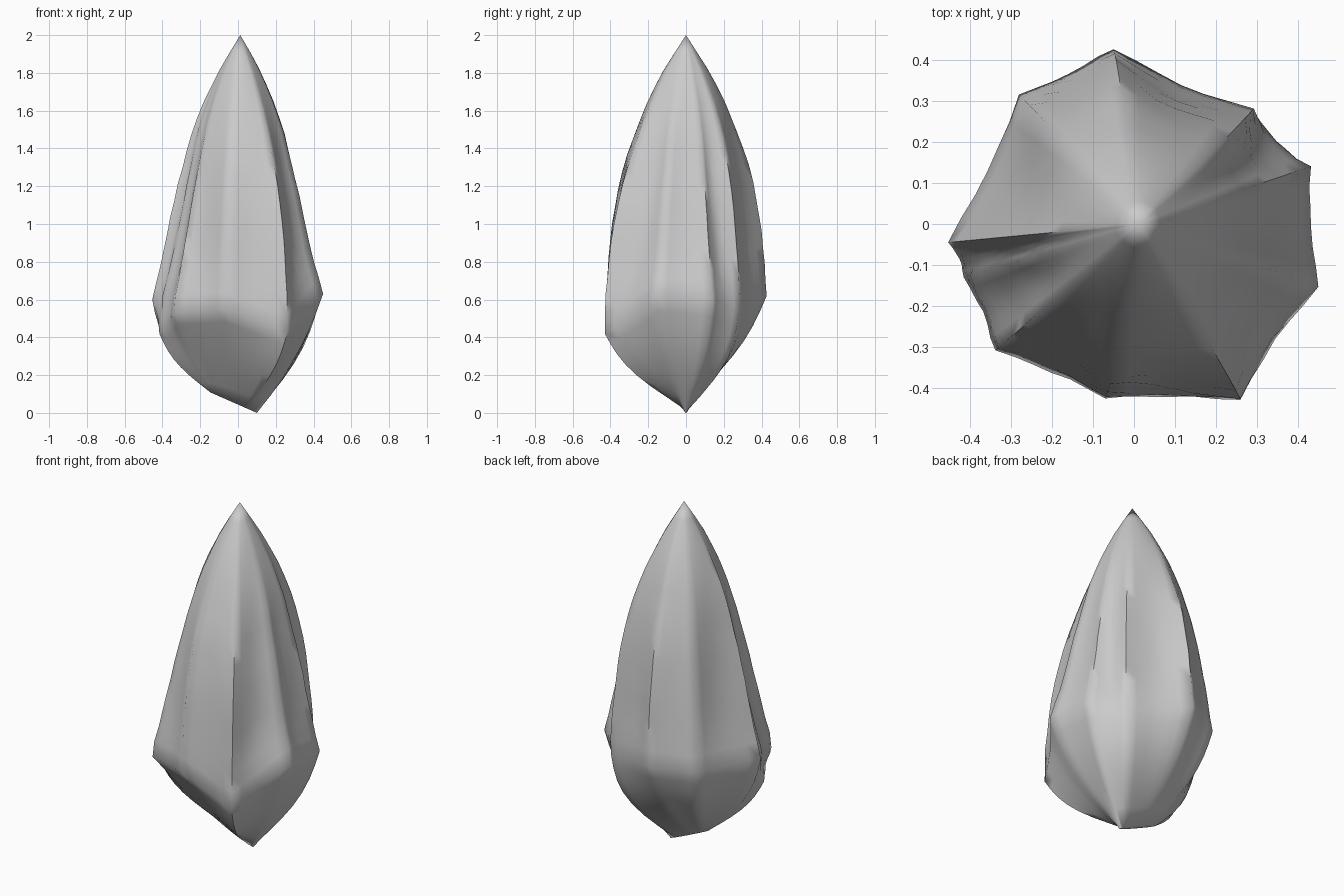
import bpy, bmesh, math, random
from mathutils import Vector

random.seed(4)
cube = bpy.data.objects.get("Cube")
if cube:
    bpy.data.objects.remove(cube, do_unlink=True)

# Stone colour
stone = bpy.data.materials.new("grey stone")
stone.use_nodes = True
GREY = (0.6, 0.6, 0.6, 1)
stone.diffuse_color = GREY
stone.node_tree.nodes["Principled BSDF"].inputs["Base Color"].default_value = GREY

# Ridges around the stone:
# x, y, knee height, bulge under the knee, slimness halfway up, depth of the next flute
RIDGES = [
    (0.455, -0.155, 0.63, 0.12, 0.07, 0.03),
    (0.43, 0.14, 0.60, 0.17, 0.02, 0.09),
    (0.29, 0.28, 0.54, 0.25, -0.09, 0.10),
    (-0.05, 0.43, 0.62, 0.14, 0.0, 0.03),
    (-0.28, 0.315, 0.60, 0.18, 0.0, 0.06),
    (-0.455, -0.045, 0.60, 0.22, 0.0, 0.04),
    (-0.415, -0.13, 0.42, 0.16, 0.08, 0.05),
    (-0.34, -0.31, 0.53, 0.02, 0.10, 0.04),
    (-0.07, -0.425, 0.55, 0.04, 0.0, 0.04),
    (0.26, -0.43, 0.42, 0.16, 0.0, 0.08),
]
HEIGHTS = [1.9, 1.8, 1.65, 1.5, 1.35, 1.2, 1.0, 0.8, 0.6]
SIDE = [0.14, 0.27, 0.43, 0.56, 0.64, 0.72, 0.81, 0.9, 1]
FRONT = [0.15, 0.3, 0.48, 0.62, 0.75, 0.84, 0.92, 0.97, 1]
STEPS, UPPER, LOWER = 6, 16, 7


def profile(z, widths):
    """Relative width of the stone at height z."""
    hs, ws = [2.0] + HEIGHTS, [0.0] + widths
    for i in range(len(hs) - 1):
        if z >= hs[i + 1]:
            t = (hs[i] - z) / (hs[i] - hs[i + 1])
            return ws[i] + t * (ws[i + 1] - ws[i])
    return 1.0


def column(a, b, t, wobble):
    """Points from the tip to the foot, at fraction t between two ridges."""
    x, y, knee, bulge, slim = (a[k] + t * (b[k] - a[k]) for k in range(5))
    angle = math.atan2(y, x)
    radius = math.hypot(x, y)
    hollow = a[5] * math.sin(math.pi * t)
    pts = []
    for i in range(1, UPPER + 1):
        z = 2 + (knee - 2) * i / UPPER
        u = i / UPPER
        s = math.sin(angle) ** 2
        f = profile(z, SIDE) * (1 - s) + profile(z, FRONT) * s
        d = hollow * min(1, u * 2) * (1 - 0.6 * max(0, u - 0.8) / 0.2)
        d += slim * math.sin(math.pi * u)
        f *= 1 - d + wobble[i] * min(1, u * 2)
        # Ridges melt into a rounded tip
        f *= 1 + (0.43 / radius - 1) * max(0, 1 - 1.6 * u)
        pts.append(Vector((0.012 * (1 - u) + x * f, y * f, z)))
    # Faceted underside running to a short slanting keel
    top = pts[-1].copy()
    fx = -0.025 + 0.125 * math.cos(angle)
    foot = Vector((fx, 0.015 * math.sin(angle), (0.1 - fx) * 0.44))
    for i in range(1, LOWER + 1):
        s = 1 - i / LOWER
        f = s + bulge * math.sin(math.pi * s)
        p = foot.lerp(top, s)
        p.x = foot.x + (top.x - foot.x) * f
        p.y = foot.y + (top.y - foot.y) * f
        pts.append(p)
    return pts


# Columns of points around the stone
columns = []
for n, a in enumerate(RIDGES):
    b = RIDGES[(n + 1) % len(RIDGES)]
    for k in range(STEPS):
        wobble = [random.uniform(-0.006, 0.006) for _ in range(UPPER + 1)]
        columns.append(column(a, b, k / STEPS, wobble))

# Skin between neighbouring columns
bm = bmesh.new()
apex = bm.verts.new((0.012, 0, 2))
grid = [[bm.verts.new(p) for p in c] for c in columns]
for c, left in enumerate(grid):
    right = grid[(c + 1) % len(grid)]
    bm.faces.new((apex, left[0], right[0]))
    for r in range(len(left) - 1):
        bm.faces.new((left[r], left[r + 1], right[r + 1], right[r]))
bm.faces.new([c[-1] for c in reversed(grid)])
bmesh.ops.recalc_face_normals(bm, faces=bm.faces)
mesh = bpy.data.meshes.new("pointed_stone")
bm.to_mesh(mesh)
bm.free()
mesh.materials.append(stone)
rock = bpy.data.objects.new("pointed_stone", mesh)
bpy.context.collection.objects.link(rock)
bpy.context.view_layer.objects.active = rock
rock.select_set(True)
bpy.ops.object.shade_smooth_by_angle(angle=math.radians(65))
